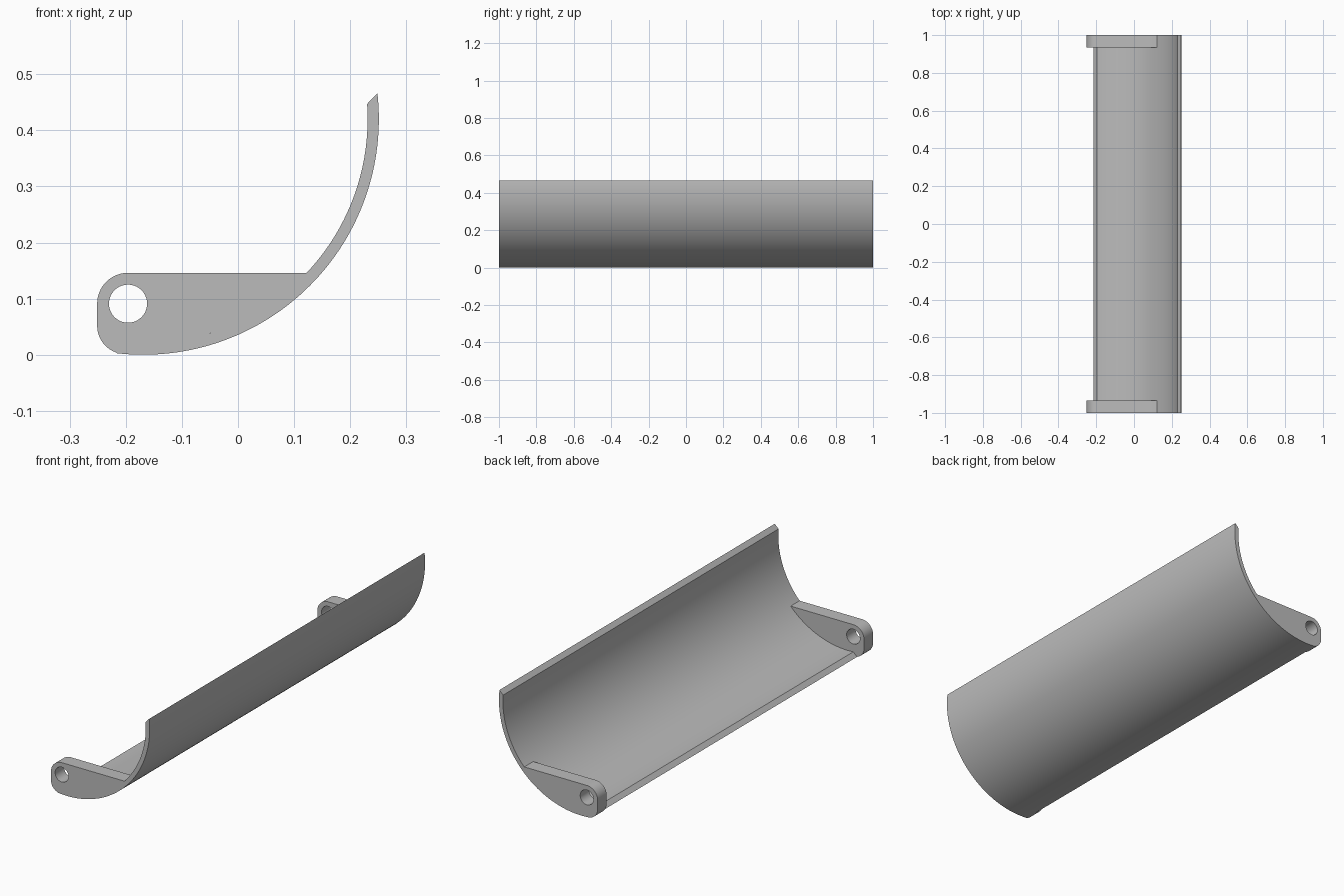
import bpy
import bmesh
from math import sin, cos, pi, radians, sqrt, asin

if "Cube" in bpy.data.objects:
    bpy.data.objects.remove(bpy.data.objects["Cube"], do_unlink=True)

grey = bpy.data.materials.new("plain grey")
grey.use_nodes = True
colour = (0.5, 0.5, 0.5, 1)
grey.diffuse_color = colour
grey.node_tree.nodes["Principled BSDF"].inputs["Base Color"].default_value = colour

# Shared dimensions: trough axis, radii and bracket layout
CX, CZ = -0.169, 0.42
R_OUT, R_IN = 0.42, 0.40
LEFT, TOP = -0.251, 0.146
THICK = 0.065


def arc(cx, cz, r, a0, a1, n):
    """Points along an arc from angle a0 to a1, both ends included."""
    return [(cx + r * cos(a0 + (a1 - a0) * i / n),
             cz + r * sin(a0 + (a1 - a0) * i / n)) for i in range(n + 1)]


def extrude_profile(name, loops, y0, y1):
    """Fill closed x-z loops (later loops are holes) and extrude along y."""
    bm = bmesh.new()
    edges = []
    for loop in loops:
        vs = [bm.verts.new((x, y0, z)) for x, z in loop]
        edges += [bm.edges.new((vs[i - 1], vs[i])) for i in range(len(vs))]
    bmesh.ops.triangle_fill(bm, edges=edges, use_beauty=True, normal=(0, -1, 0))
    ext = bmesh.ops.extrude_face_region(bm, geom=bm.faces[:])
    moved = [g for g in ext["geom"] if isinstance(g, bmesh.types.BMVert)]
    bmesh.ops.translate(bm, verts=moved, vec=(0, y1 - y0, 0))
    bmesh.ops.recalc_face_normals(bm, faces=bm.faces[:])
    mesh = bpy.data.meshes.new(name)
    bm.to_mesh(mesh)
    bm.free()
    mesh.materials.append(grey)
    obj = bpy.data.objects.new(name, mesh)
    bpy.context.collection.objects.link(obj)
    bpy.ops.object.select_all(action="DESELECT")
    obj.select_set(True)
    bpy.context.view_layer.objects.active = obj
    bpy.ops.object.shade_smooth_by_angle(angle=radians(30))
    return obj


# Curved trough with 45 degree bevelled lips
down = -pi / 2
over_out, over_in = asin(0.046 / R_OUT), asin(0.027 / R_IN)
outer = arc(CX, CZ, R_OUT, down - over_out, over_out, 64)
inner = arc(CX, CZ, R_IN, over_in, down - over_in, 64)
extrude_profile("trough", [outer + inner], -1, 1)

# End brackets: seated on the trough's inner face, rounded at the pivot end
meet = -asin((CZ - TOP) / R_IN)
seat = arc(CX, CZ, R_IN, meet, down - over_in, 40)
low_r = 0.05
low_x = LEFT + low_r
low_z = CZ - sqrt((R_OUT - low_r) ** 2 - (low_x - CX) ** 2)
low_corner = arc(low_x, low_z, low_r, radians(250), pi, 12)
eye_x, eye_z, eye_r = -0.196, 0.091, 0.055
top_corner = arc(eye_x, eye_z, eye_r, pi, pi / 2, 16)
profile = seat + [outer[0]] + low_corner + top_corner
pin_hole = arc(eye_x, eye_z, 0.034, 0, 2 * pi, 40)[:-1]
for name, y in (("front_bracket", -1), ("back_bracket", 1 - THICK)):
    extrude_profile(name, [profile, pin_hole], y, y + THICK)
